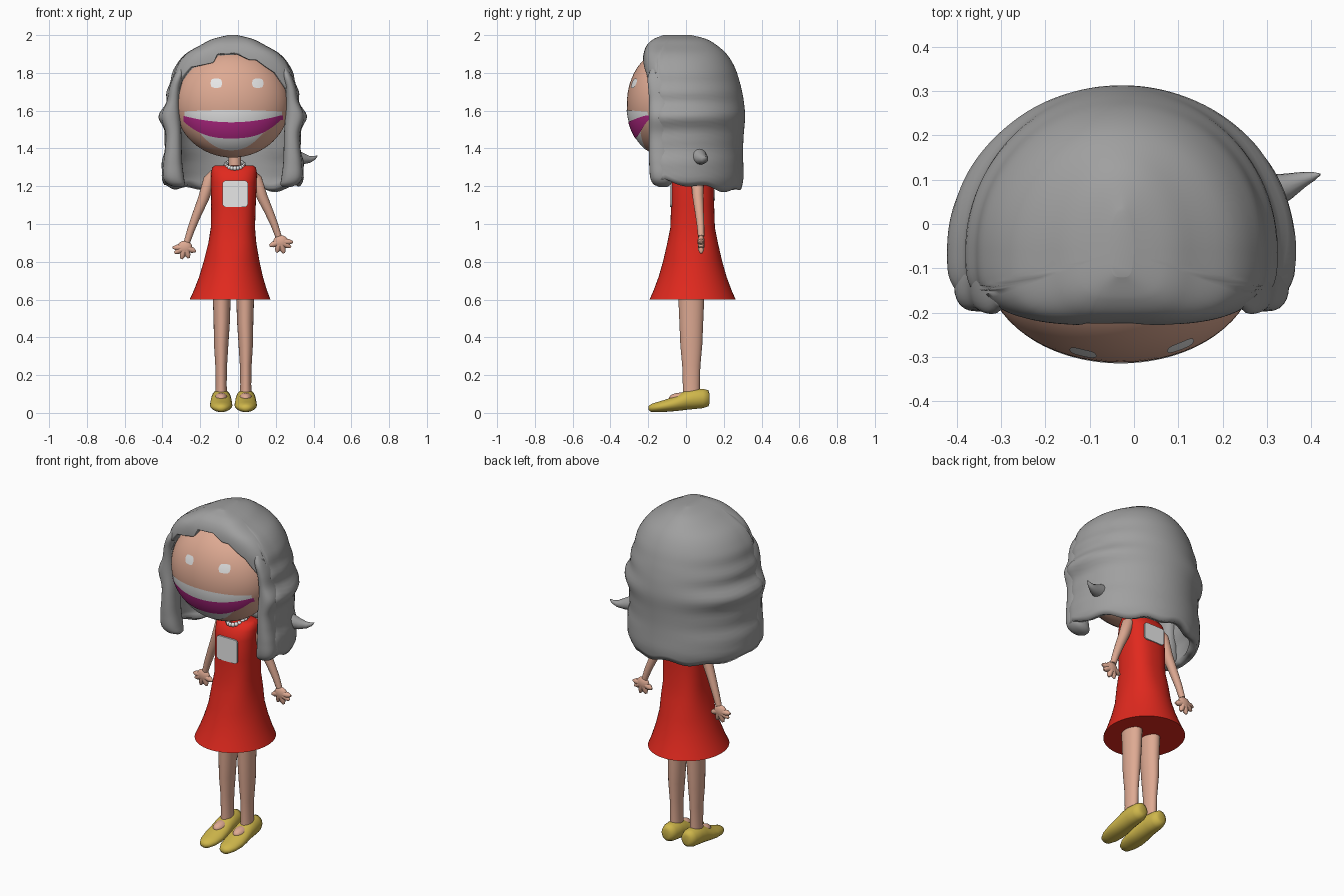
import bpy, bmesh, math
from mathutils import Vector

if "Cube" in bpy.data.objects:
    bpy.data.objects.remove(bpy.data.objects["Cube"])


def material(name, r, g, b):
    m = bpy.data.materials.new(name)
    m.diffuse_color = (r, g, b, 1)
    m.use_nodes = True
    m.node_tree.nodes["Principled BSDF"].inputs["Base Color"].default_value = m.diffuse_color
    return m


HAIR = material("hair grey", .35, .35, .35)
SKIN = material("skin", .73, .40, .29)
RED = material("dress red", .75, .022, .013)
YELLOW = material("shoe yellow", .62, .47, .07)
MAGENTA = material("mouth magenta", .48, .022, .25)
PALE = material("pale grey", .82, .82, .82)
CX = -.03  # body centre line


def finish(name, bm, mat, angle=40):
    bmesh.ops.recalc_face_normals(bm, faces=bm.faces)
    me = bpy.data.meshes.new(name)
    bm.to_mesh(me)
    bm.free()
    me.materials.append(mat)
    ob = bpy.data.objects.new(name, me)
    bpy.context.collection.objects.link(ob)
    me.shade_smooth()
    me.set_sharp_from_angle(angle=math.radians(angle))
    return ob


def loft(name, rings, mat, closed=True, caps=(True, True), angle=40):
    bm = bmesh.new()
    rows = [[bm.verts.new(p) for p in ring] for ring in rings]
    n = len(rows[0])
    for a, b in zip(rows, rows[1:]):
        for i in range(n if closed else n - 1):
            j = (i + 1) % n
            bm.faces.new((a[i], a[j], b[j], b[i]))
    if caps[0]:
        bm.faces.new(rows[0])
    if caps[1]:
        bm.faces.new(rows[-1])
    return finish(name, bm, mat, angle)


def curve_at(table, x, col=1):
    """Smooth lookup through sorted table rows (Hermite)."""
    xs = [r[0] for r in table]
    ys = [r[col] for r in table]
    x = min(max(x, xs[0]), xs[-1])
    i = max(k for k in range(len(xs) - 1) if xs[k] <= x)

    def slope(k):
        lo, hi = max(k - 1, 0), min(k + 1, len(xs) - 1)
        return (ys[hi] - ys[lo]) / (xs[hi] - xs[lo])
    h = xs[i + 1] - xs[i]
    t = (x - xs[i]) / h
    return ((2*t**3 - 3*t*t + 1) * ys[i] + (t**3 - 2*t*t + t) * h * slope(i)
            + (3*t*t - 2*t**3) * ys[i + 1] + (t**3 - t*t) * h * slope(i + 1))


def ellipse(cx, cy, z, rx, ry, n=32, p=1.0):
    pts = []
    for i in range(n):
        a = math.tau * i / n
        c, s = math.cos(a), math.sin(a)
        pts.append((cx + rx * math.copysign(abs(c)**p, c), cy + ry * math.copysign(abs(s)**p, s), z))
    return pts


def tube(name, path, mat, n=16):
    """Round tube along (x, y, z, radius) points."""
    rings = []
    for i, (x, y, z, r) in enumerate(path):
        d = Vector(path[min(i + 1, len(path) - 1)][:3]) - Vector(path[max(i - 1, 0)][:3])
        q = d.to_track_quat('Z', 'Y')
        rings.append([Vector((x, y, z)) + q @ Vector((r * math.cos(math.tau*k/n), r * math.sin(math.tau*k/n), 0))
                      for k in range(n)])
    return loft(name, rings, mat)


def ball(name, c, r, mat, seg=24):
    bm = bmesh.new()
    bmesh.ops.create_uvsphere(bm, u_segments=seg, v_segments=seg // 2, radius=1)
    for v in bm.verts:
        v.co = Vector((c[i] + v.co[i] * r[i] for i in range(3)))
    return finish(name, bm, mat, 180)


# Head
HC, HR = (CX, -.10, 1.637), (.303, .213, .285)
ball("head", HC, HR, SKIN, 64)


def face_patch(name, x0, x1, top, bottom, mat, lift, nx=40, nz=8):
    """Thin painted plate following the front of the head."""
    rings = []
    for j in range(nz + 1):
        row = []
        for i in range(nx + 1):
            x = x0 + (x1 - x0) * i / nx
            z = bottom(x) + (top(x) - bottom(x) + .0005) * j / nz
            k = 1 - ((x - HC[0]) / HR[0])**2 - ((z - HC[2]) / HR[2])**2
            row.append((x, HC[1] - HR[1] * math.sqrt(max(k, 0)) - lift, z))
        rings.append(row)
    ob = loft(name, rings, mat, closed=False, caps=(False, False))
    if sum(p.normal.y for p in ob.data.polygons) > 0:
        ob.data.flip_normals()


# Mouth: pale teeth and lip, with the magenta crescent on top
def arc(mid, edge, half, power=2):
    return lambda x: mid + (edge - mid) * min(abs((x - CX + .005) / half), 1)**power


face_patch("upper_teeth", -.282, .232, arc(1.603, 1.595, .26), arc(1.52, 1.562, .26), PALE, .003)
face_patch("lower_teeth", -.20, .14, arc(1.48, 1.50, .17), arc(1.39, 1.485, .17, 2.2), PALE, .003)
face_patch("mouth", -.288, .238, arc(1.538, 1.575, .263), arc(1.453, 1.552, .263, 2.6), MAGENTA, .006)

# Eyes
for side, ex in (("left", -.115), ("right", .105)):
    def lid(s, ex=ex):
        return lambda x: 1.745 + s * .024 * math.sqrt(max(0, 1 - ((x - ex) / .031)**4))
    face_patch(side + "_eye", ex - .031, ex + .031, lid(1), lid(-1), PALE, .004, 16, 4)

# Hair shell: rows of height, half width, front y, back y
HAIR_FORM = [(1.15, .32, -.195, .285), (1.20, .355, -.203, .297), (1.25, .378, -.208, .305), (1.33, .372, -.208, .303),
             (1.40, .362, -.208, .302), (1.48, .360, -.208, .306), (1.57, .390, -.208, .313),
             (1.65, .352, -.208, .306), (1.70, .348, -.212, .297), (1.75, .334, -.218, .285),
             (1.83, .306, -.228, .258), (1.90, .250, -.225, .215), (1.95, .165, -.205, .158),
             (1.98, .105, -.170, .105), (2.0, .025, -.12, .03)]
# Lower edge of the hair by angle from the front
HAIR_EDGE = [(-180, 1.195), (-130, 1.185), (-90, 1.205), (-76, 1.235), (-72, 1.68), (-66, 1.76), (-56, 1.83),
             (-31, 1.855), (-26, 1.90), (8, 1.905), (27, 1.87), (37, 1.87), (56, 1.80), (66, 1.72), (72, 1.66),
             (76, 1.24), (90, 1.215), (130, 1.185), (145, 1.17), (180, 1.195)]


def edge_height(a):
    for (a0, z0), (a1, z1) in zip(HAIR_EDGE, HAIR_EDGE[1:]):
        if a0 <= a <= a1:
            z = z0 + (z1 - z0) * (a - a0) / (a1 - a0)
            return z + (.009 * math.sin(math.radians(a * 10)) if abs(a) > 80 else 0)


COLS, ROWS, HY = 180, 48, -.06
hair_rows = []
for j in range(ROWS + 1):
    row = []
    for i in range(COLS):
        a = -180 + 360 * i / COLS
        z = 2 - (2 - edge_height(a)) * (j / ROWS)**1.6
        w, yf, yb = (curve_at(HAIR_FORM, z, c) for c in (1, 2, 3))
        s, c = math.sin(math.radians(a)), math.cos(math.radians(a))
        n, d = (3.6, HY - yf) if c > 0 else (2, yb - HY)
        r = (abs(s / w)**n + abs(c / d)**n)**(-1 / n)
        # soft waves on the sides
        if z < 1.85 and c < .3:
            r *= 1 + .010 * math.sin(math.tau * (z - 1.54) / .12) * s * s * min(1, (1.85 - z) / .1)
        row.append((CX + .002 + r * s, HY - r * c, z))
    hair_rows.append(row)
hair = loft("hair", hair_rows, HAIR, caps=(True, False), angle=60)
if max(hair.data.polygons, key=lambda p: p.center.z).normal.z < 0:
    hair.data.flip_normals()
thick = hair.modifiers.new("thickness", 'SOLIDIFY')
thick.thickness, thick.offset = .045, -1

# Rounded front locks beside the face: z, distance from centre, y, half width, half depth
LOCK = [(1.195, .285, -.12, .020, .02), (1.205, .295, -.125, .042, .042), (1.24, .312, -.13, .055, .058),
        (1.32, .317, -.135, .050, .060), (1.40, .314, -.137, .044, .060), (1.48, .314, -.137, .042, .060),
        (1.57, .328, -.137, .050, .060), (1.65, .315, -.135, .034, .060), (1.72, .306, -.135, .030, .065),
        (1.78, .288, -.14, .026, .062), (1.83, .27, -.14, .016, .04)]
for side, s in (("left", -1), ("right", 1)):
    rings = []
    for k in range(49):
        z = 1.195 + (1.83 - 1.195) * k / 48
        dx, y, rx, ry = (curve_at(LOCK, z, c) for c in (1, 2, 3, 4))
        rings.append(ellipse(CX + .002 + s * dx, y, z, rx, ry, 24, .85))
    loft(side + "_front_lock", rings, HAIR, angle=70)
tube("hair_flick", [(.30, .07, 1.355, .042), (.345, .085, 1.345, .030), (.38, .10, 1.342, .018),
                    (.405, .108, 1.35, .010), (.42, .112, 1.362, .002)], HAIR)

# Neck and bead necklace
tube("neck", [(-.017, .03, 1.25, .034), (-.017, .03, 1.42, .034)], SKIN)
for i in range(20):
    a = math.tau * i / 20
    ball("necklace_bead", (-.017 + .048 * math.cos(a), .025 + .072 * math.sin(a), 1.313 + .018 * math.sin(a)),
         (.0125,) * 3, PALE, 10)

# Dress: z, centre x, half width, half depth
DRESS = [(.60, -.042, .214, .228), (.65, -.040, .193, .206), (.72, -.037, .169, .180), (.80, -.034, .148, .157),
         (.90, -.030, .127, .134), (.98, -.027, .117, .118), (1.10, -.024, .118, .114),
         (1.22, -.022, .121, .112), (1.27, -.021, .121, .096), (1.298, -.021, .116, .070), (1.31, -.021, .102, .050)]
loft("dress", [ellipse(x, .035, z, w, d, 48, 1 if z < .85 else .8) for z, x, w, d in DRESS], RED)

# Chest and back badges
for name, s, bz, bh in (("chest_badge", -1, 1.16, .14), ("back_badge", 1, 1.175, .10)):
    bm = bmesh.new()
    bmesh.ops.create_cube(bm, size=1)
    for v in bm.verts:
        v.co = Vector((-.015 + v.co.x * .135, .035 + s * .114 + v.co.y * .009, bz + v.co.z * bh))
    corners = [e for e in bm.edges if abs(e.verts[0].co.y - e.verts[1].co.y) > .005]
    bmesh.ops.bevel(bm, geom=corners, offset=.018, segments=4, affect='EDGES', profile=.5)
    finish(name, bm, PALE)

# Arms and hands
for side, s, dz in (("left", -1, -.015), ("right", 1, .015)):
    def at(dx, y, z, r):
        return (CX + .002 + s * dx, y, z + dz * min(1, (1.25 - z) / .3), r)
    tube(side + "_arm", [at(.095, .055, 1.27, .025), at(.122, .06, 1.235, .034), at(.155, .063, 1.14, .029),
                         at(.19, .07, 1.06, .024), at(.222, .077, .98, .020), at(.242, .08, .92, .017)], SKIN)
    ball(side + "_palm", at(.254, .08, .89, 0)[:3], (.040, .019, .036), SKIN)
    for dx, z in ((.195, .870), (.232, .834), (.272, .830), (.308, .862), (.318, .89)):
        tube(side + "_finger", [at(.252, .08, .89, .018), at(.252 + (dx - .252) * .7, .08, .89 + (z - .89) * .7, .016),
                                at(dx, .08, z, .006)], SKIN, 10)

# Legs, feet and slippers
SHOE = [(.125, .018, .05, .10), (.118, .036, .035, .12), (.09, .047, .025, .127), (.04, .052, .02, .128),
        (0, .054, .016, .120), (-.05, .058, .010, .092), (-.10, .059, .006, .073), (-.15, .05, .004, .058),
        (-.185, .032, .005, .047), (-.198, .012, .015, .035)]
for side, x in (("left", -.089), ("right", .041)):
    loft(side + "_leg", [ellipse(x + (.003 if x < 0 else -.003) * (z > .4), .028, z, rx, ry, 24) for z, rx, ry in
                         ((.08, .032, .045), (.15, .029, .045), (.25, .031, .048), (.36, .038, .058),
                          (.48, .043, .063), (.64, .048, .07))], SKIN)
    loft(side + "_shoe", [[(x + w * math.cos(math.tau*k/24), y, (a + b) / 2 + (b - a) / 2 * math.sin(math.tau*k/24))
                           for k in range(24)] for y, w, a, b in SHOE], YELLOW, angle=60)
    ball(side + "_foot", (x, -.03, .078), (.034, .06, .029), SKIN)
